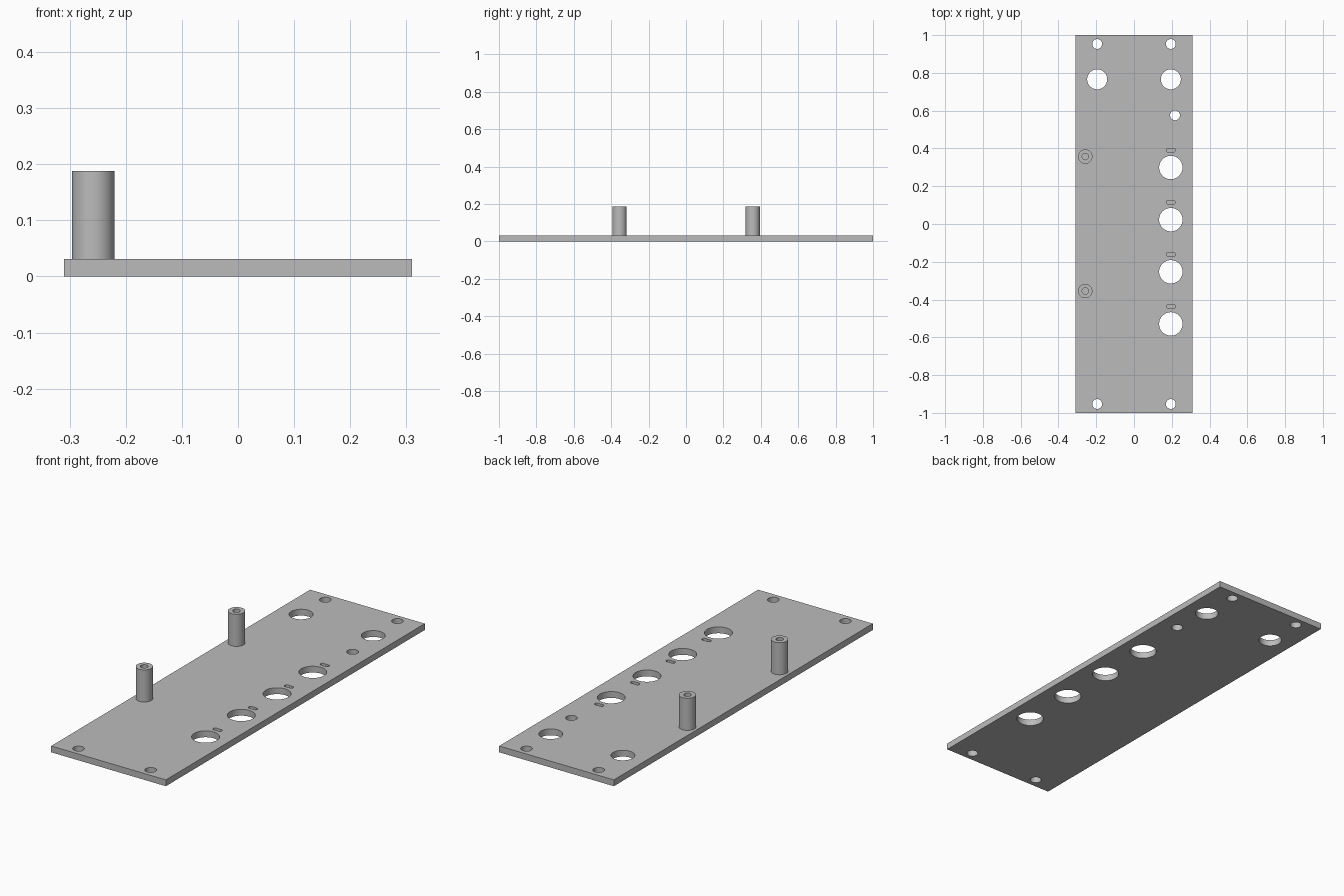
import bpy, bmesh, math
from mathutils import Matrix, Vector

if "Cube" in bpy.data.objects:
    bpy.data.objects.remove(bpy.data.objects["Cube"], do_unlink=True)

# Single satin grey
GREY = (0.5, 0.5, 0.5, 1)
grey = bpy.data.materials.new("plain grey")
grey.use_nodes = True
grey.diffuse_color = GREY
grey.node_tree.nodes["Principled BSDF"].inputs["Base Color"].default_value = GREY

WIDTH, LENGTH, THICK = 0.62, 2.0, 0.031
POST_TOP, POST_R, BORE_R = 0.188, 0.038, 0.017
HOLE_X = 0.195


def new_object(name, bm):
    mesh = bpy.data.meshes.new(name)
    bm.to_mesh(mesh)
    bm.free()
    mesh.materials.append(grey)
    obj = bpy.data.objects.new(name, mesh)
    bpy.context.collection.objects.link(obj)
    return obj


def add_cylinder(bm, x, y, r, z0, z1, sides=48):
    bmesh.ops.create_cone(bm, cap_ends=True, segments=sides, radius1=r, radius2=r,
                          depth=z1 - z0, matrix=Matrix.Translation((x, y, (z0 + z1) / 2)))


def add_box(bm, x, y, sx, sy, z0, z1):
    m = Matrix.Translation((x, y, (z0 + z1) / 2)) @ Matrix.Diagonal((sx, sy, z1 - z0, 1))
    return bmesh.ops.create_cube(bm, size=1, matrix=m)["verts"]


def add_slot(bm, x, y):
    # Shallow pocket with rounded corners
    verts = add_box(bm, x, y, 0.045, 0.02, THICK - 0.02, THICK + 0.02)
    edges = {e for v in verts for e in v.link_edges
             if abs((e.verts[0].co - e.verts[1].co).normalized().z) > 0.9}
    bmesh.ops.bevel(bm, geom=list(edges), offset=0.007, segments=4,
                    profile=0.5, affect='EDGES')


def cut(obj, cutter):
    cutter.hide_render = True
    mod = obj.modifiers.new("holes", 'BOOLEAN')
    mod.operation, mod.solver, mod.object = 'DIFFERENCE', 'EXACT', cutter
    bpy.ops.object.select_all(action='DESELECT')
    bpy.context.view_layer.objects.active = obj
    obj.select_set(True)
    bpy.ops.object.modifier_apply(modifier=mod.name)
    bpy.data.objects.remove(cutter, do_unlink=True)
    bpy.ops.object.shade_smooth_by_angle(angle=math.radians(30))


# Base plate
bm = bmesh.new()
add_box(bm, 0, 0, WIDTH, LENGTH, 0, THICK)
plate = new_object("base_plate", bm)

# Through holes and locating slots in the plate
holes = bmesh.new()
through = [(0.217, 0.575, 0.026)]
for x in (-HOLE_X, HOLE_X):
    through += [(x, 0.953, 0.026), (x, -0.953, 0.026), (x, 0.766, 0.053)]
for i in range(4):
    y = 0.299 - i * 0.276
    through.append((HOLE_X, y, 0.062))
    add_slot(holes, HOLE_X, y + 0.092)
for x, y, r in through:
    add_cylinder(holes, x, y, r, -0.05, THICK + 0.05)
cut(plate, new_object("plate_cutter", holes))

# Standoff posts with a blind bore
for name, y in (("rear_post", 0.357), ("front_post", -0.355)):
    bm = bmesh.new()
    add_cylinder(bm, -0.258, y, POST_R, THICK, POST_TOP)
    post = new_object(name, bm)
    bore = bmesh.new()
    add_cylinder(bore, -0.258, y, BORE_R, THICK + 0.01, POST_TOP + 0.05)
    cut(post, new_object("bore_cutter", bore))
